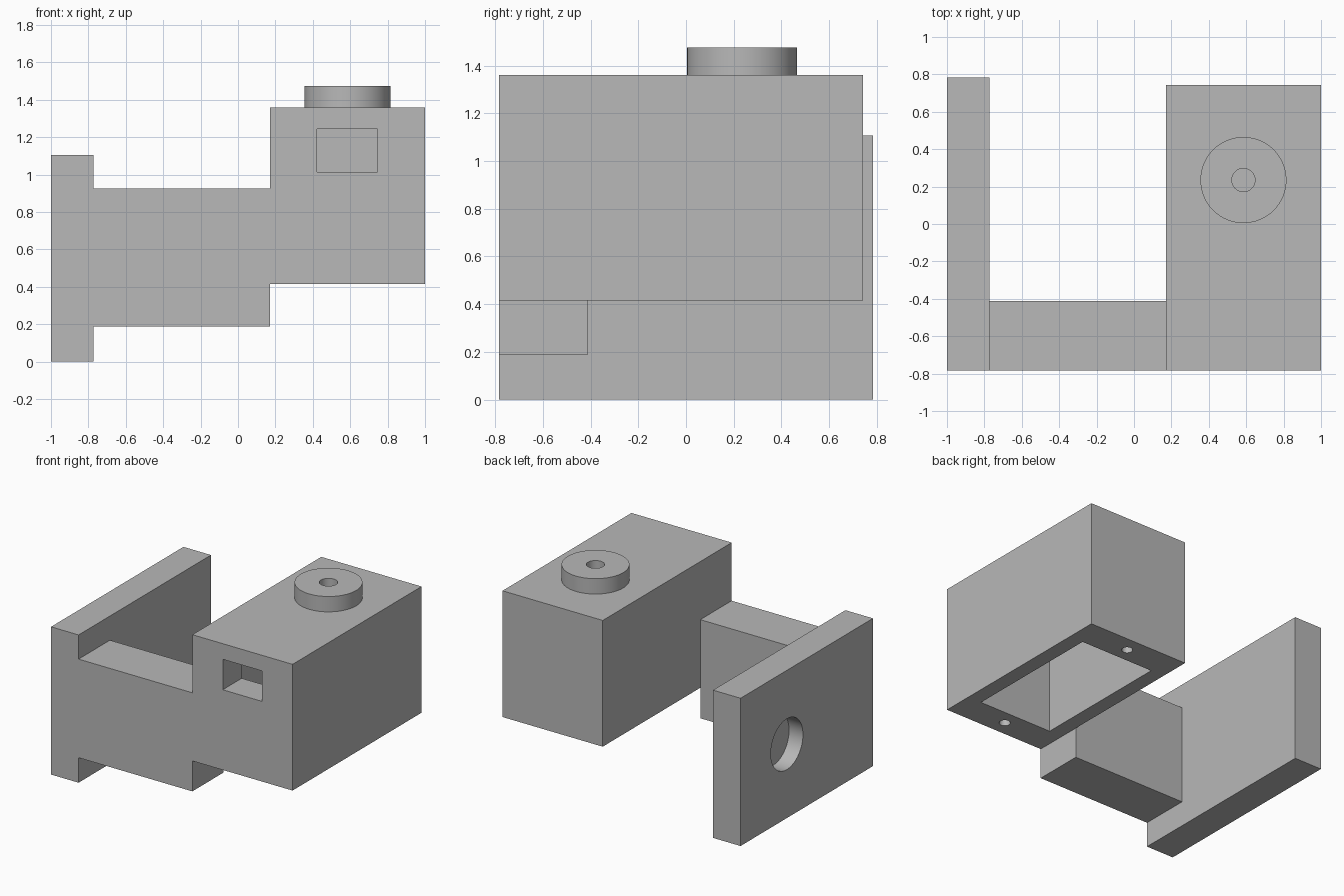
import bpy
from math import radians

default = bpy.data.objects.get("Cube")
if default:
    bpy.data.objects.remove(default, do_unlink=True)

grey = bpy.data.materials.new("plain grey")
grey.use_nodes = True
colour = (0.48, 0.48, 0.48, 1)
grey.diffuse_color = colour
grey.node_tree.nodes["Principled BSDF"].inputs["Base Color"].default_value = colour


def block(name, x, y, z):
    """Box from (min, max) ranges."""
    mid = [(a + b) / 2 for a, b in (x, y, z)]
    bpy.ops.mesh.primitive_cube_add(size=1, location=mid)
    ob = bpy.context.object
    ob.name = name
    ob.scale = [b - a for a, b in (x, y, z)]
    bpy.ops.object.transform_apply(location=True, rotation=False, scale=True)
    ob.data.materials.append(grey)
    return ob


def rod(name, radius, length, centre, along_x=False):
    """Cylinder along z, or along x."""
    turn = (0, radians(90), 0) if along_x else (0, 0, 0)
    bpy.ops.mesh.primitive_cylinder_add(
        vertices=64, radius=radius, depth=length, location=centre, rotation=turn)
    ob = bpy.context.object
    ob.name = name
    bpy.ops.object.transform_apply(location=True, rotation=True, scale=True)
    ob.data.materials.append(grey)
    return ob


def combine(target, tool, operation):
    mod = target.modifiers.new(tool.name, "BOOLEAN")
    mod.operation = operation
    mod.solver = "EXACT"
    mod.object = tool
    bpy.ops.object.select_all(action="DESELECT")
    bpy.context.view_layer.objects.active = target
    target.select_set(True)
    bpy.ops.object.modifier_apply(modifier=mod.name)
    bpy.data.objects.remove(tool, do_unlink=True)


FRONT = -0.783
HUB_X, HUB_Y = 0.585, 0.235

# Housing with round boss, bridge and side plate, all flush at the front
body = block("bracket_body", (0.17, 1), (FRONT, 0.742), (0.415, 1.36))
combine(body, rod("boss", 0.23, 0.175, (HUB_X, HUB_Y, 1.3875)), "UNION")
combine(body, block("bridge", (-0.772, 0.17), (FRONT, -0.412), (0.187, 0.925)), "UNION")
combine(body, block("side_plate", (-1, -0.772), (FRONT, 0.783), (0, 1.106)), "UNION")

# Housing cavity, open below, and the front window into it
combine(body, block("cavity", (0.28, 0.888), (-0.558, 0.515), (0.3, 1.245)), "DIFFERENCE")
combine(body, block("window", (0.422, 0.745), (-0.9, -0.5), (1.015, 1.243)), "DIFFERENCE")

# Blind holes: boss top, plate outer face, screw holes under the housing
combine(body, rod("boss_hole", 0.062, 0.23, (HUB_X, HUB_Y, 1.475)), "DIFFERENCE")
combine(body, rod("plate_recess", 0.19, 0.23, (-1, HUB_Y, 0.553), True), "DIFFERENCE")
for y in (-0.668, 0.625):
    combine(body, rod("screw_hole", 0.038, 0.6, (HUB_X, y, 0.415)), "DIFFERENCE")

# Smooth the round walls, keep the edges crisp
bpy.ops.object.select_all(action="DESELECT")
body.select_set(True)
bpy.context.view_layer.objects.active = body
bpy.ops.object.shade_smooth_by_angle(angle=radians(30))
